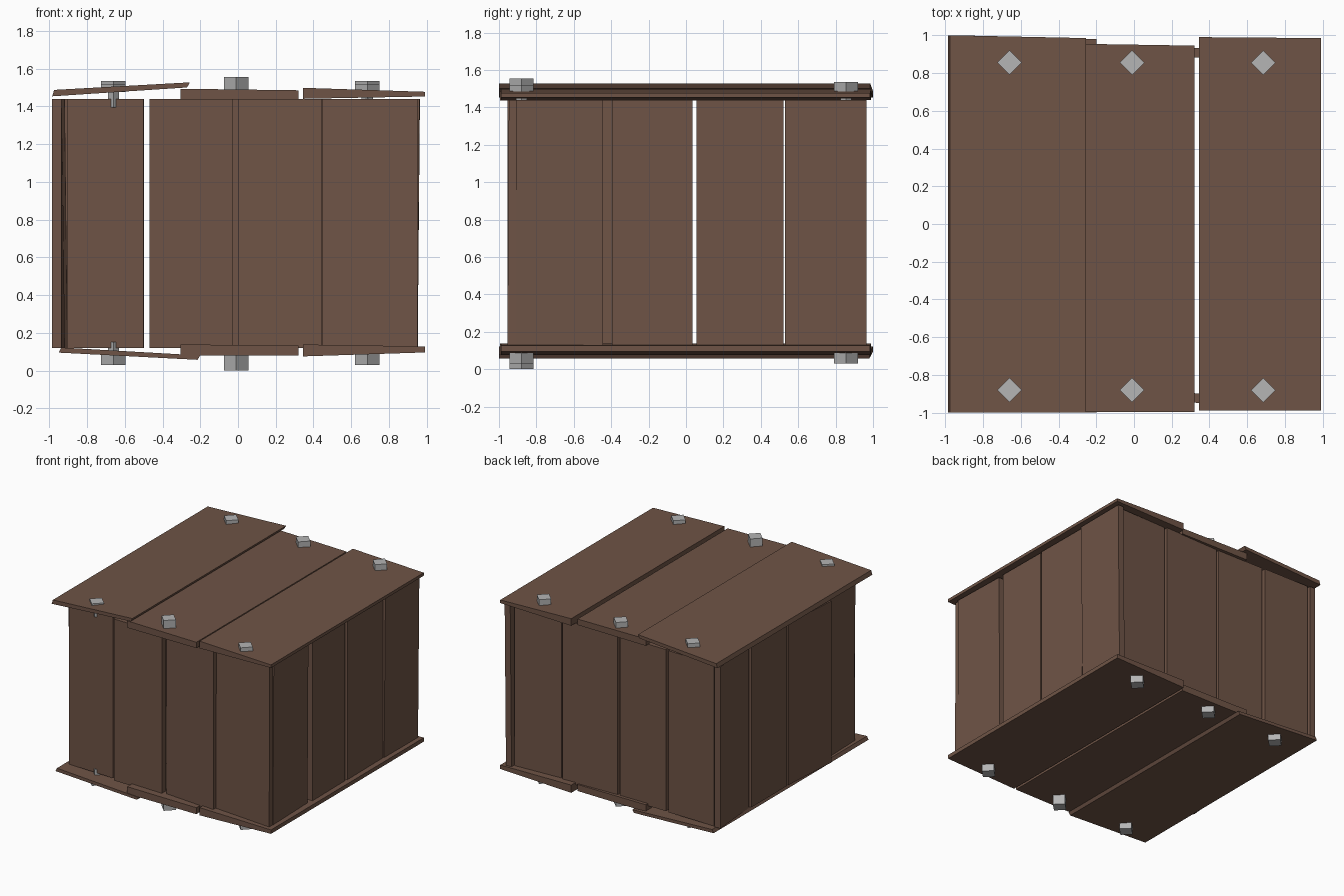
import bpy, math

if "Cube" in bpy.data.objects:
    bpy.data.objects.remove(bpy.data.objects["Cube"])

def material(name, rgb):
    m = bpy.data.materials.new(name)
    m.diffuse_color = (*rgb, 1)
    m.use_nodes = True
    m.node_tree.nodes["Principled BSDF"].inputs["Base Color"].default_value = m.diffuse_color
    return m

WOOD = material("brown wood", (0.158, 0.088, 0.061))
METAL = material("grey metal", (0.46, 0.46, 0.46))

def block(name, low, high, mat):
    """Six-sided block from a lower and an upper quad."""
    me = bpy.data.meshes.new(name)
    me.from_pydata(low + high, [], [(3, 2, 1, 0), (4, 5, 6, 7), (0, 1, 5, 4),
                                    (1, 2, 6, 5), (2, 3, 7, 6), (3, 0, 4, 7)])
    me.materials.append(mat)
    ob = bpy.data.objects.new(name, me)
    bpy.context.collection.objects.link(ob)

# Lid and floor boards: left and right edge as (x bottom, z bottom, x top, z top), then y of front and back ends
def flat_board(name, left, right, front, back_l, back_r):
    (a, b, c, d), (e, f, g, h) = left, right
    block(name,
          [(a, front, b), (e, front, f), (e, back_r, f), (a, back_l, b)],
          [(c, front, d), (g, front, h), (g, back_r, h), (c, back_l, d)], WOOD)

flat_board("lid_board_left", (-.985, 1.453, -.974, 1.487), (-.27, 1.50, -.255, 1.527), -1.0, 1.0, .985)
flat_board("lid_board_middle", (-.305, 1.437, -.305, 1.493), (.32, 1.437, .32, 1.485), -.995, .955, .945)
flat_board("lid_board_right", (.345, 1.44, .345, 1.498), (.99, 1.452, .99, 1.477), -.988, .99, .985)
flat_board("floor_board_left", (-.95, .095, -.937, .122), (-.215, .057, -.20, .08), -1.0, 1.0, .98)
flat_board("floor_board_middle", (-.305, .08, -.305, .138), (.32, .08, .32, .133), -.995, .955, .945)
flat_board("floor_board_right", (.345, .075, .345, .138), (.99, .096, .99, .128), -.988, .99, .985)

# Upright wall boards: start, end, outer distance at start and end, outward lean at the top
SIDES = {
    "front": (lambda u, d: (u, -d),
              [(-.905, -.50, .888, .902, 0), (-.47, -.03, .93, .94, 0),
               (0, .445, .925, .955, 0), (.447, .95, .925, .955, -.008)]),
    "back": (lambda u, d: (-u, d),
             [(-.895, -.48, .935, .925, 0), (-.46, .03, .935, .925, 0),
              (.05, .47, .925, .93, 0), (.497, .91, .935, .94, 0)]),
    "right": (lambda u, d: (d, u),
              [(-.91, -.445, .953, .94, .008), (-.395, .035, .95, .945, 0),
               (.055, .52, .95, .945, 0), (.53, .965, .95, .952, .012)]),
    "left": (lambda u, d: (-d, -u),
             [(-.95, -.53, .975, .94, 0), (-.51, -.055, .95, .95, 0),
              (-.035, .475, .95, .985, 0), (.45, .875, .92, .905, .015)]),
}
THICK = .05
for side, (place, boards) in SIDES.items():
    for i, (u0, u1, d0, d1, lean) in enumerate(boards):
        def ring(z, k):
            return [(*place(u, d + k), z) for u, d in
                    ((u0, d0), (u1, d1), (u1, d1 - THICK), (u0, d0 - THICK))]
        block(f"{side}_wall_board_{i + 1}", ring(.12, 0), ring(1.44, lean), WOOD)

# Nails: square head turned 45 degrees on a thin square shaft
def diamond(name, x, y, r, z0, z1):
    def ring(z):
        return [(x, y - r, z), (x + r, y, z), (x, y + r, z), (x - r, y, z)]
    block(name, ring(z0), ring(z1), METAL)

for label, x, shaft in (("left", -.66, 1.395), ("middle", -.01, 1.44), ("right", .685, 1.432)):
    for end, y in (("front", -.88), ("back", .855)):
        proud = label == "middle" and end == "front"
        top = 1.555 if proud else 1.518 if end == "front" else 1.535
        low = 0 if proud else .03
        diamond(f"lid_nail_head_{label}_{end}", x, y, .065, 1.477, top)
        diamond(f"lid_nail_shaft_{label}_{end}", x, y, .03, shaft, 1.477)
        diamond(f"floor_nail_head_{label}_{end}", x, y, .065, low, .09)
        diamond(f"floor_nail_shaft_{label}_{end}", x, y, .03, .09, .15 if label == "left" else .12)
